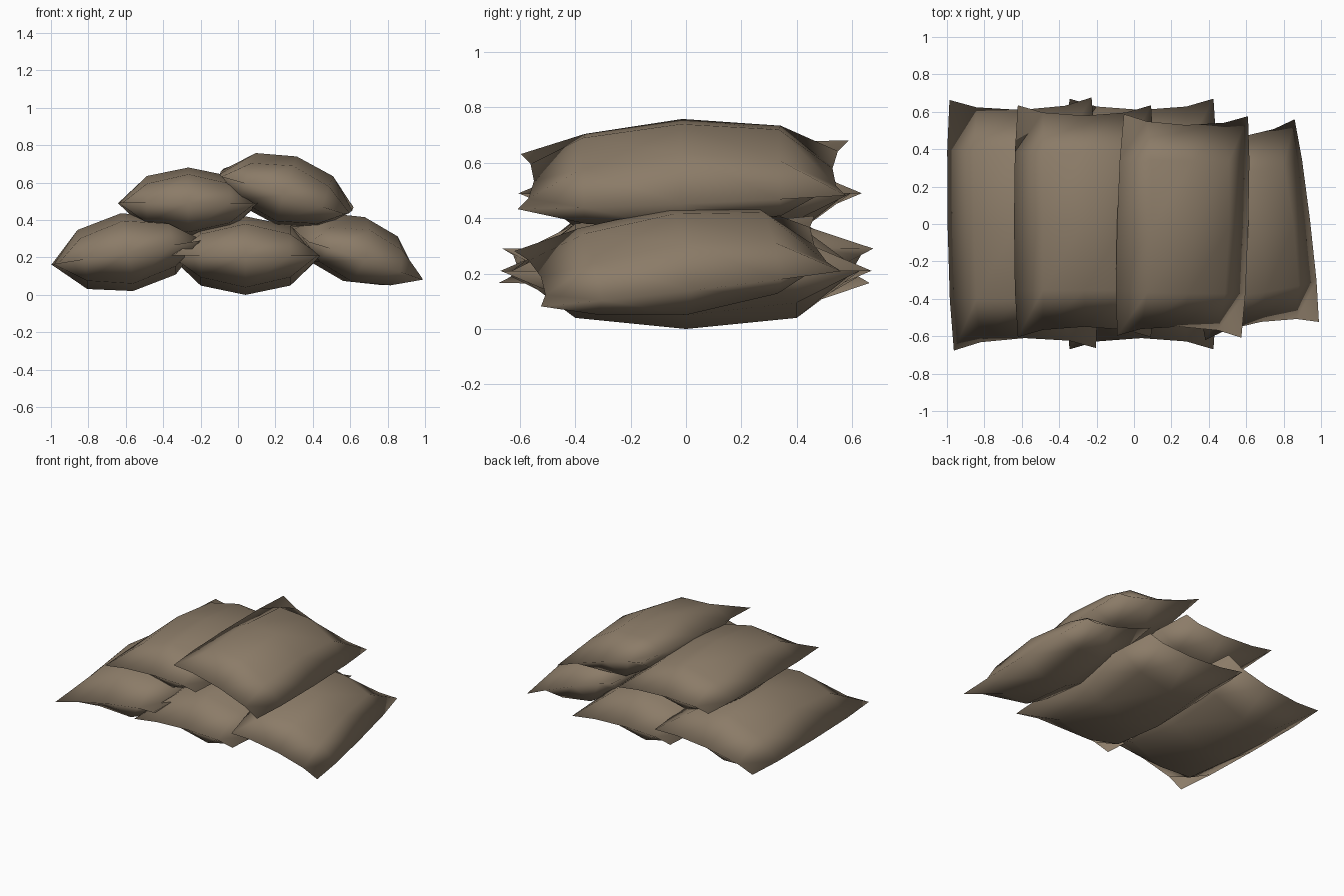
import bpy, bmesh, math
from mathutils import Matrix, Euler

if "Cube" in bpy.data.objects:
    bpy.data.objects.remove(bpy.data.objects["Cube"])

cloth = bpy.data.materials.new("brown sackcloth")
cloth.diffuse_color = (0.26, 0.2, 0.138, 1)
cloth.use_nodes = True
cloth.node_tree.nodes["Principled BSDF"].inputs["Base Color"].default_value = cloth.diffuse_color

# Half-size pattern of one bag: index 0 = middle, 1 = shoulder, 2 = seam
SEAM_Y = [0.61, 0.628, 0.67]     # end seam, flares toward the corners
SEAM_X = [0.407, 0.402, 0.385]   # side seam, bulges slightly in the middle
INNER_X, INNER_Y = 0.24, 0.40
HEIGHT = [[0.21, 0.17], [0.16, 0.115]]


def bag_point(i, j, side):
    a, b = abs(i), abs(j)
    x = SEAM_X[b] if a == 2 else INNER_X * a
    y = SEAM_Y[a] if b == 2 else INNER_Y * b
    z = 0 if 2 in (a, b) else HEIGHT[a][b] * side
    return (math.copysign(x, i), math.copysign(y, j), z)


def sandbag(name, centre, scale, tilt):
    """Pillow made of an upper and a lower 4x4 sheet joined at the seam."""
    bm = bmesh.new()
    verts = {}

    def vert(i, j, side):
        key = (i, j, 0 if max(abs(i), abs(j)) == 2 else side)
        if key not in verts:
            verts[key] = bm.verts.new(bag_point(i, j, side))
        return verts[key]

    for side in (1, -1):
        for i in range(-2, 2):
            for j in range(-2, 2):
                ring = [vert(i, j, side), vert(i + 1, j, side),
                        vert(i + 1, j + 1, side), vert(i, j + 1, side)]
                bm.faces.new(ring[::side]).smooth = True
    rot = Euler([math.radians(a) for a in tilt]).to_matrix().to_4x4()
    bm.transform(Matrix.Translation(centre) @ rot @ Matrix.Diagonal((*scale, 1)))
    mesh = bpy.data.meshes.new(name)
    bm.to_mesh(mesh)
    bm.free()
    mesh.materials.append(cloth)
    bpy.context.collection.objects.link(bpy.data.objects.new(name, mesh))


# Bottom row
sandbag("bottom_left_bag", (-0.595, 0, 0.228), (1, 1, 1), (0, -9.3, 1))
sandbag("bottom_middle_bag", (0.04, 0, 0.21), (1, 1, 1), (0, 0, 0))
sandbag("bottom_right_bag", (0.62, -0.03, 0.245), (0.84, 0.82, 0.86), (7, 18, 9))
# Top row
sandbag("top_left_bag", (-0.265, 0.015, 0.49), (0.925, 0.925, 0.91), (0, 0, 0))
sandbag("top_right_bag", (0.26, -0.01, 0.557), (0.9, 0.885, 0.91), (2.5, 16.7, -1))
